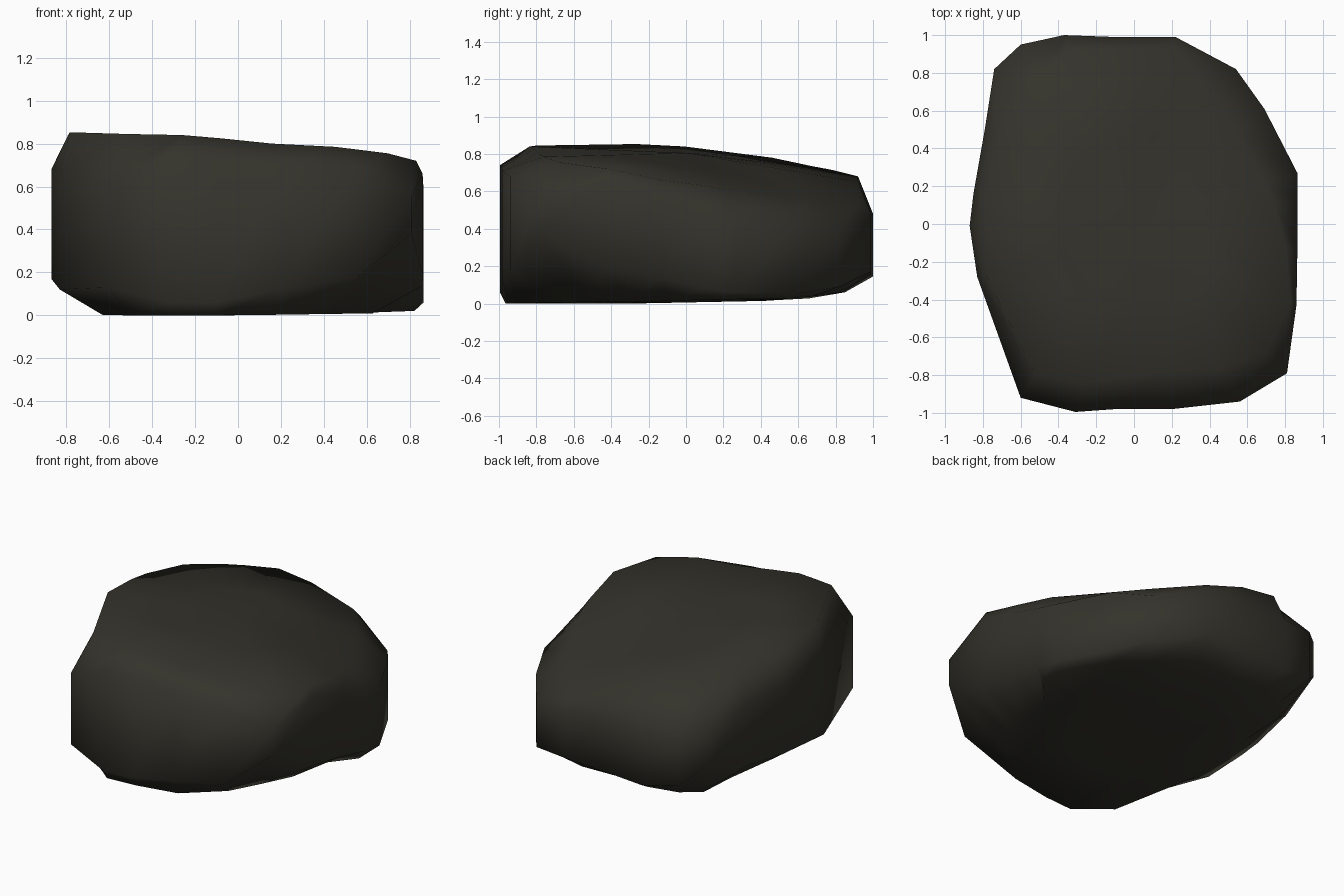
import bpy, bmesh

# Outline stations, counterclockwise from the front:
# x, y, low edge z, high edge z, inset of underside, inset of top, top rim z
STATIONS = [
    (-0.31, -0.995, .06, .74, .03, .16, .84),
    (-0.10, -0.98, .06, .73, .03, .17, .825),
    (0.20, -0.98, .12, .71, .08, .20, .80),
    (0.56, -0.94, .18, .68, .25, .19, .785),
    (0.81, -0.79, .38, .56, .35, .14, .755),
    (0.86, -0.43, .19, .66, .27, .035, .72),
    (0.865, -0.14, .14, .58, .27, .07, .66),
    (0.865, 0.12, .08, .50, .05, .14, .63),
    (0.865, 0.27, .06, .46, .07, .20, .61),
    (0.69, 0.61, .055, .46, .10, .22, .58),
    (0.54, 0.82, .09, .40, .18, .20, .56),
    (0.22, 0.99, .17, .48, .15, .06, .55),
    (-0.10, 0.99, .155, .47, .17, .07, .65),
    (-0.37, 1.00, .145, .48, .15, .08, .68),
    (-0.60, 0.95, .18, .51, .17, .18, .715),
    (-0.74, 0.82, .30, .55, .20, .18, .735),
    (-0.79, 0.50, .19, .59, .25, .08, .78),
    (-0.85, 0.16, .17, .63, .27, .07, .82),
    (-0.87, -0.01, .17, .68, .27, .09, .84),
    (-0.83, -0.28, .12, .66, .24, .055, .853),
    (-0.60, -0.92, .13, .61, .14, .13, .845),
]
TOP_CENTRE = .805


def bottom_z(x, y):
    """Nearly flat underside, rising slightly to the back and right."""
    return .02 * max(0, y + .3) + .015 * max(0, x) + .15 * max(0, y - .6)


bm = bmesh.new()


def ring(points):
    return [bm.verts.new(p) for p in points]


def under(s, k):
    x, y = s[0] * k, s[1] * k
    return (x, y, bottom_z(x, y))


def over(s, k):
    scale = (1 - s[5]) * k
    return (s[0] * scale, s[1] * scale, TOP_CENTRE + (s[6] - TOP_CENTRE) * k)


# Rings from underside to top
rings = [
    ring(under(s, (1 - s[4]) * .5) for s in STATIONS),
    ring(under(s, 1 - s[4]) for s in STATIONS),
    ring((s[0], s[1], s[2]) for s in STATIONS),
    ring((s[0], s[1], s[3]) for s in STATIONS),
    ring(over(s, 1) for s in STATIONS),
    ring(over(s, .5) for s in STATIONS),
]
n = len(STATIONS)
for a, b in zip(rings, rings[1:]):
    for i in range(n):
        j = (i + 1) % n
        bm.faces.new((a[i], a[j], b[j], b[i]))

# Close underside and top with fans
for r, z in ((rings[0], bottom_z(0, 0)), (rings[-1], TOP_CENTRE)):
    c = bm.verts.new((0, 0, z))
    for i in range(n):
        bm.faces.new((r[i], r[(i + 1) % n], c))
bmesh.ops.recalc_face_normals(bm, faces=bm.faces)
for f in bm.faces:
    f.smooth = True

mesh = bpy.data.meshes.new("boulder")
bm.to_mesh(mesh)
bm.free()
boulder = bpy.data.objects.new("boulder", mesh)
bpy.context.collection.objects.link(boulder)

# Single dark stone colour
stone = bpy.data.materials.new("dark olive stone")
stone.diffuse_color = (.034, .0325, .0245, 1)
mesh.materials.append(stone)
